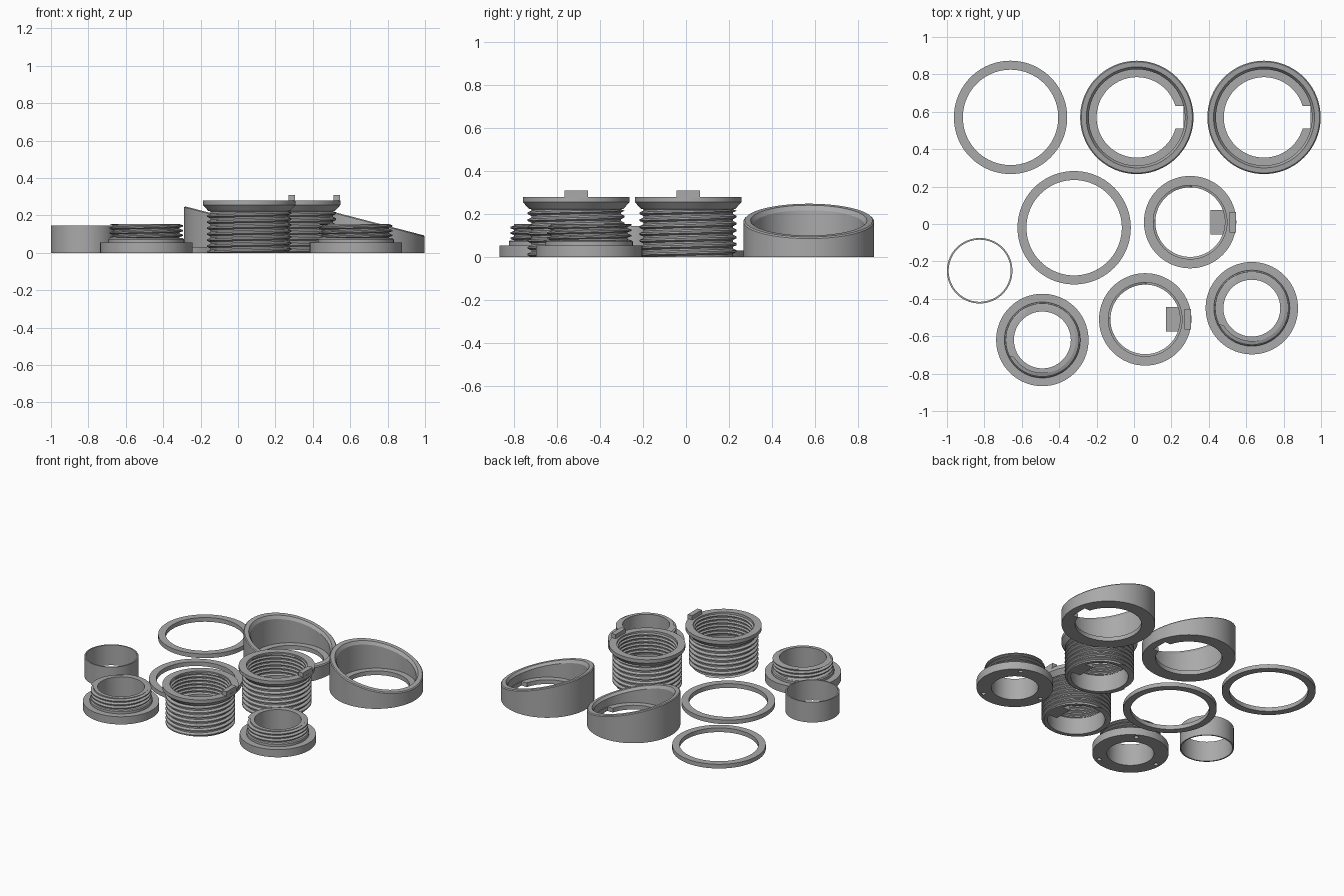
import bpy, bmesh, math

if "Cube" in bpy.data.objects:
    bpy.data.objects.remove(bpy.data.objects["Cube"])

SEG = 80
grey = bpy.data.materials.new("plain grey")
grey.diffuse_color = (0.40, 0.40, 0.40, 1)
grey.use_nodes = True
grey.node_tree.nodes["Principled BSDF"].inputs["Base Color"].default_value = grey.diffuse_color


def finish(bm, name, loc):
    bmesh.ops.recalc_face_normals(bm, faces=bm.faces)
    me = bpy.data.meshes.new(name)
    bm.to_mesh(me)
    bm.free()
    ob = bpy.data.objects.new(name, me)
    ob.location = (loc[0], loc[1], 0)
    me.materials.append(grey)
    bpy.context.collection.objects.link(ob)
    return ob


def activate(ob):
    bpy.ops.object.select_all(action='DESELECT')
    ob.select_set(True)
    bpy.context.view_layer.objects.active = ob


def smooth(ob):
    activate(ob)
    bpy.ops.object.shade_smooth_by_angle(angle=math.radians(25))


def lathe(name, loc, profile):
    """Revolve a closed outline; profile(angle) gives its (r, z) points."""
    bm = bmesh.new()
    cols = []
    for i in range(SEG + 1):
        a = 2 * math.pi * i / SEG
        cols.append([bm.verts.new((r * math.cos(a), r * math.sin(a), z))
                     for r, z in profile(a)])
    n = len(cols[0])
    for c, d in zip(cols, cols[1:]):
        for j in range(n):
            k = (j + 1) % n
            bm.faces.new((c[j], d[j], d[k], c[k]))
    bmesh.ops.remove_doubles(bm, verts=bm.verts, dist=0.0003)
    bmesh.ops.dissolve_degenerate(bm, edges=bm.edges, dist=0.0001)
    return finish(bm, name, loc)


def thread(a, root, crest, z0, z1, pitch):
    """Points of a helical ridge between two heights, from low to high."""
    pts = []
    shape = ((0, root), (0.25, root), (0.5, crest), (0.75, crest))
    for turn in range(-1, math.ceil((z1 - z0) / pitch) + 1):
        for f, r in shape:
            z = z0 + pitch * (turn + f + a / (2 * math.pi))
            if z <= z0 or z >= z1:
                z, r = min(max(z, z0), z1), root
            pts.append((r, z))
    return pts


def box(name, loc, x0, x1, half_y, z0, z1):
    bm = bmesh.new()
    bmesh.ops.create_cube(bm, size=1)
    for v in bm.verts:
        v.co = ((x0 + x1) / 2 + v.co.x * (x1 - x0), v.co.y * 2 * half_y,
                (z0 + z1) / 2 + v.co.z * (z1 - z0))
    return finish(bm, name, loc)


def cut(ob, cutter):
    cutter.hide_render = True
    mod = ob.modifiers.new("cut", 'BOOLEAN')
    mod.operation, mod.solver, mod.object = 'DIFFERENCE', 'EXACT', cutter
    activate(ob)
    bpy.ops.object.modifier_apply(modifier=mod.name)
    bpy.data.objects.remove(cutter)


def ring(name, loc, inner, outer, height):
    smooth(lathe(name, loc, lambda a: [(inner, 0), (outer, 0),
                                       (outer, height), (inner, height)]))


# Flat washers and the thin sleeve
ring("washer", (-0.66, 0.57), 0.255, 0.303, 0.03)
ring("washer", (-0.32, -0.02), 0.255, 0.303, 0.03)
ring("sleeve", (-0.825, -0.25), 0.166, 0.175, 0.145)


# Cups with a slanted rim and a keyway in the floor
def cup_profile(a):
    def top(r, drop=0):
        return r, 0.171 - drop - 0.26 * r * math.cos(a)
    return [(0.215, 0), (0.303, 0), top(0.303, 0.006), top(0.297),
            top(0.27), top(0.257, 0.02), (0.257, 0.03), (0.215, 0.03)]


for loc in ((0.015, 0.57), (0.695, 0.57)):
    cup = lathe("slanted_cup", loc, cup_profile)
    cut(cup, box("keyway_cutter", loc, 0.15, 0.25, 0.06, -0.05, 0.1))
    smooth(cup)


# Tubes threaded inside and out, flange and key on top
def tube_profile(a):
    outer = thread(a, 0.208, 0.225, 0, 0.222, 0.032)
    inner = thread(a, 0.197, 0.186, 0.12, 0.27, 0.025)
    return (outer + [(0.22, 0.225), (0.247, 0.255), (0.247, 0.28),
                     (0.197, 0.28)] + inner[::-1] + [(0.186, 0.12), (0.186, 0)])


for loc in ((0.30, 0.01), (0.06, -0.51)):
    smooth(lathe("threaded_tube", loc, tube_profile))
    box("flange_key", loc, 0.21, 0.245, 0.055, 0.275, 0.31)
    box("inner_key", loc, 0.11, 0.195, 0.066, 0.001, 0.05)


# Threaded plugs with three blind spanner holes underneath
def plug_profile(a):
    outer = thread(a, 0.178, 0.196, 0.078, 0.155, 0.025)
    return ([(0.152, 0), (0.247, 0), (0.247, 0.055), (0.203, 0.055),
             (0.203, 0.072), (0.197, 0.078)] + outer + [(0.152, 0.155)])


for loc in ((-0.49, -0.62), (0.63, -0.45)):
    plug = lathe("threaded_plug", loc, plug_profile)
    for deg in (60, 180, 300):
        a = math.radians(deg)
        bm = bmesh.new()
        bmesh.ops.create_cone(bm, cap_ends=True, segments=16, radius1=0.015,
                              radius2=0.015, depth=0.08)
        cut(plug, finish(bm, "hole_cutter", (loc[0] + 0.215 * math.cos(a),
                                             loc[1] + 0.215 * math.sin(a))))
    smooth(plug)
